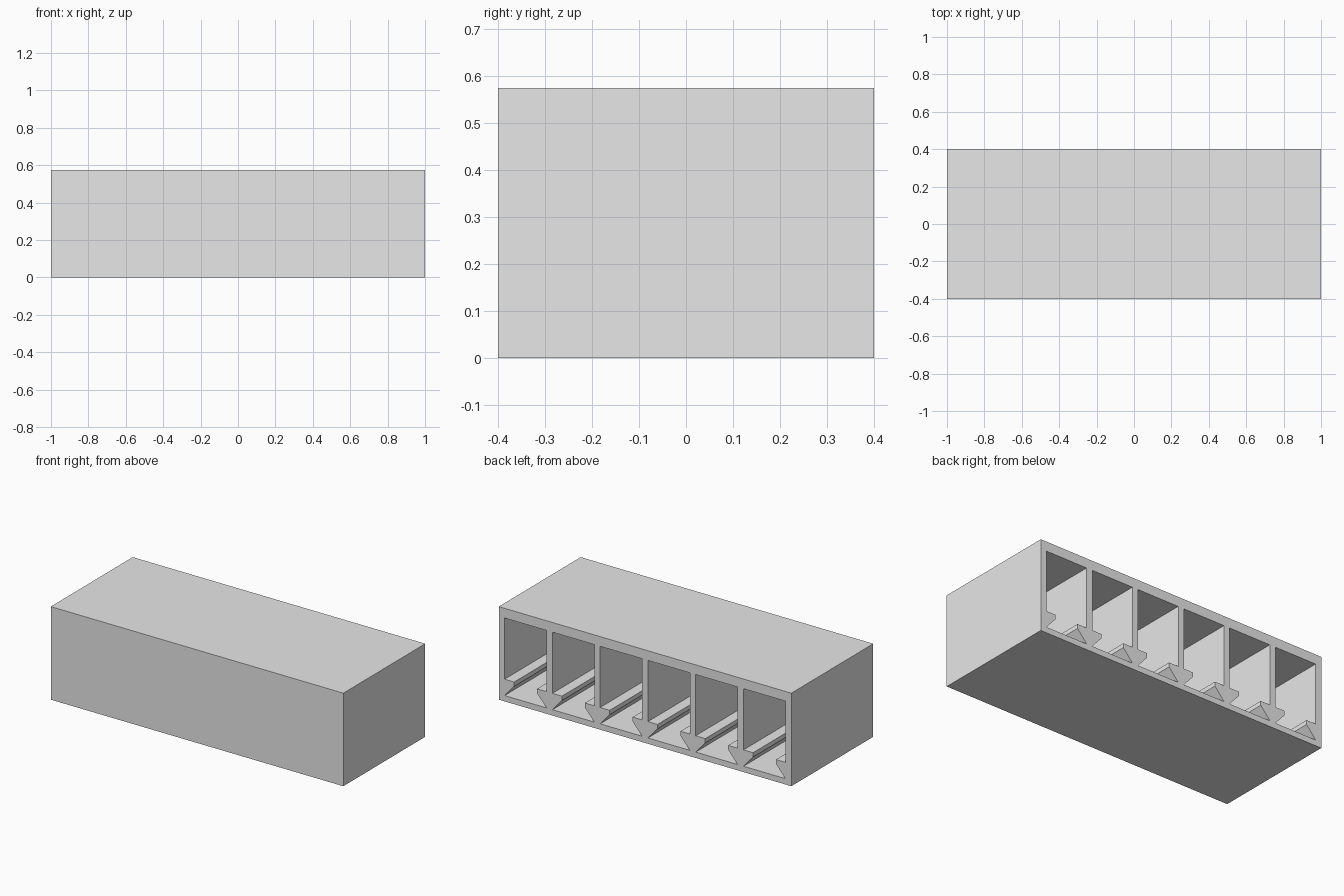
import bpy
import bmesh

cube = bpy.data.objects.get("Cube")
if cube:
    bpy.data.objects.remove(cube, do_unlink=True)

LENGTH, DEPTH, HEIGHT = 2.0, 0.8, 0.575
BAYS = 6
WALL, FLOOR, ROOF = 0.04, 0.036, 0.06
LIP = 0.065                     # how far each rail reaches into its bay
LIP_TOP, LIP_BOTTOM = 0.137, 0.11

grey = bpy.data.materials.new("plain grey")
grey.use_nodes = True
colour = (0.8, 0.8, 0.8, 1)
grey.diffuse_color = colour
grey.node_tree.nodes["Principled BSDF"].inputs["Base Color"].default_value = colour


def add_prism(bm, profile, y0, y1):
    """Extrude an (x, z) outline along y."""
    face = bm.faces.new([bm.verts.new((x, y0, z)) for x, z in profile])
    out = bmesh.ops.extrude_face_region(bm, geom=[face])
    moved = [v for v in out["geom"] if isinstance(v, bmesh.types.BMVert)]
    bmesh.ops.translate(bm, verts=moved, vec=(0, y1 - y0, 0))


def make_object(name, bm):
    bmesh.ops.recalc_face_normals(bm, faces=bm.faces)
    mesh = bpy.data.meshes.new(name)
    bm.to_mesh(mesh)
    bm.free()
    mesh.materials.append(grey)
    obj = bpy.data.objects.new(name, mesh)
    bpy.context.collection.objects.link(obj)
    return obj


# Outer block
bm = bmesh.new()
half = LENGTH / 2
add_prism(bm, [(-half, 0), (half, 0), (half, HEIGHT), (-half, HEIGHT)],
          -DEPTH / 2, DEPTH / 2)
housing = make_object("bay_housing", bm)

# Bay cavities, open at the back, with a wedge rail along both sides
bm = bmesh.new()
bay = (LENGTH - WALL * (BAYS + 1)) / BAYS
side = [(bay / 2, FLOOR), (bay / 2 - LIP, LIP_BOTTOM), (bay / 2 - LIP, LIP_TOP),
        (bay / 2, LIP_TOP), (bay / 2, HEIGHT - ROOF)]
outline = side + [(-x, z) for x, z in reversed(side)]
for i in range(BAYS):
    centre = (i - (BAYS - 1) / 2) * (bay + WALL)
    add_prism(bm, [(centre + x, z) for x, z in outline],
              -DEPTH / 2 + WALL, DEPTH / 2 + WALL)
cutter = make_object("bay_cutter", bm)
cutter.hide_render = True

# Carve the bays and keep only the finished housing
cut = housing.modifiers.new("bays", "BOOLEAN")
cut.operation = "DIFFERENCE"
cut.solver = "EXACT"
cut.object = cutter
bpy.context.view_layer.objects.active = housing
housing.select_set(True)
bpy.ops.object.modifier_apply(modifier=cut.name)
bpy.data.objects.remove(cutter, do_unlink=True)
